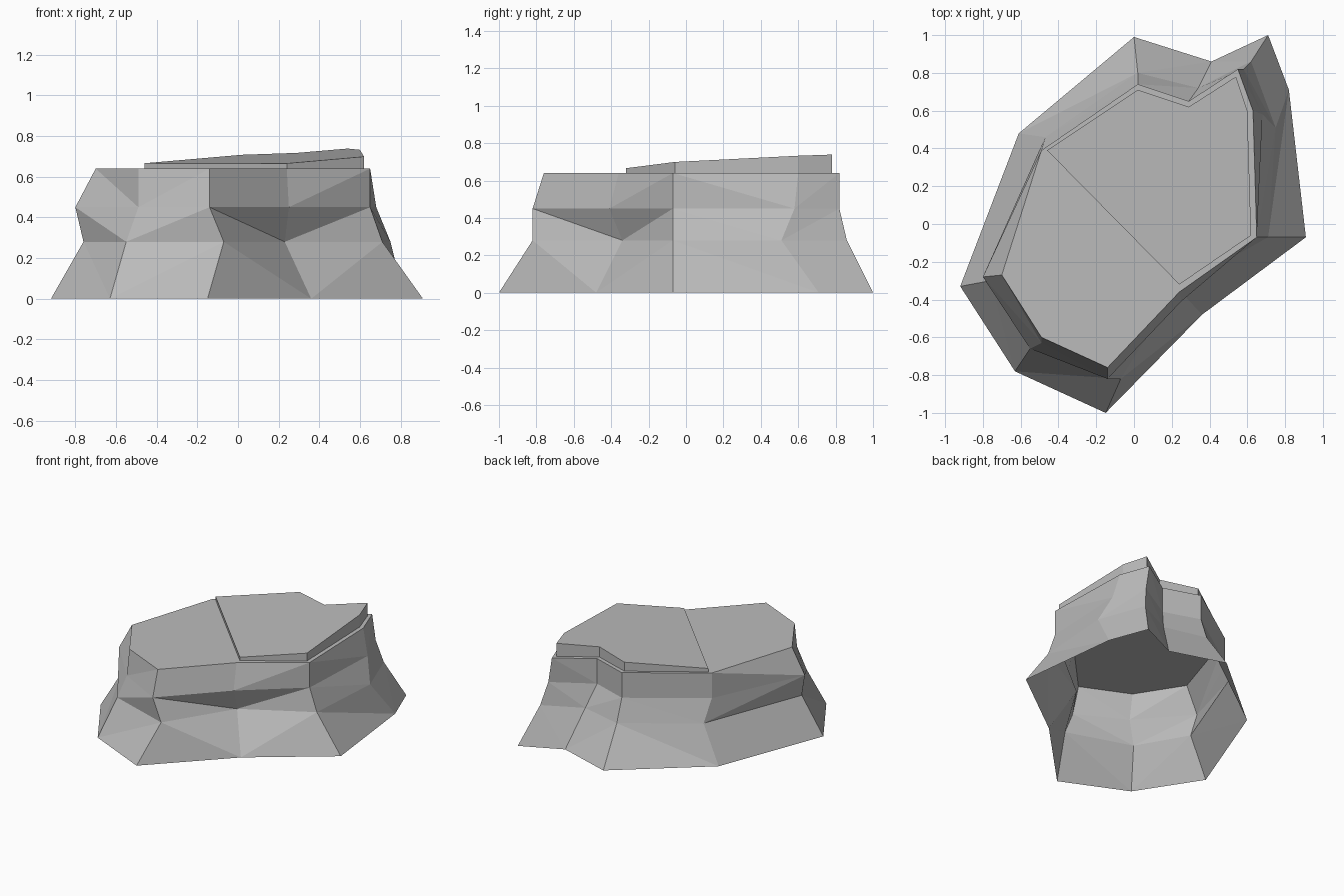
import bpy
import bmesh

default_cube = bpy.data.objects.get("Cube")
if default_cube:
    bpy.data.objects.remove(default_cube, do_unlink=True)

# One plain stone colour
stone = bpy.data.materials.new("stone_grey")
stone.use_nodes = True
stone_colour = (.5, .5, .5, 1)
stone.diffuse_color = stone_colour
stone.node_tree.nodes["Principled BSDF"].inputs["Base Color"].default_value = stone_colour


def finish(name, bm):
    """Turn a bmesh into a flat shaded stone object."""
    mesh = bpy.data.meshes.new(name)
    bm.normal_update()
    bm.to_mesh(mesh)
    bm.free()
    mesh.materials.append(stone)
    part = bpy.data.objects.new(name, mesh)
    bpy.context.collection.objects.link(part)
    return part


def add_ring(bm, outline, height):
    """Add a loop of vertices; height is a function of x and y."""
    return [bm.verts.new((x, y, height(x, y))) for x, y in outline]


def bridge(bm, lower, upper, flipped_sides=()):
    """Join two loops with triangles whose diagonals alternate."""
    count = len(lower)
    for i in range(count):
        j = (i + 1) % count
        a, b, c, d = lower[i], lower[j], upper[j], upper[i]
        rising = (i % 2 == 1) != (i in flipped_sides)
        if rising:
            triangles = ((a, b, c), (a, c, d))
        else:
            triangles = ((a, b, d), (b, c, d))
        for triangle in triangles:
            bm.faces.new(triangle)


# Rock body: stacked outlines running counterclockwise from the -x corner
foot = [(-.92, -.33), (-.63, -.78), (-.15, -1), (.36, -.48), (.91, -.07),
        (.82, .71), (.71, 1), (.41, .86), (0, .99), (-.61, .48)]
waist = [(-.76, -.3), (-.55, -.66), (-.07, -.82), (.23, -.34), (.71, -.07),
         (.75, .51), (.62, .86), (.34, .72), (.02, .8), (-.47, .46)]
ledge = [(-.8, -.28), (-.49, -.63), (-.14, -.82), (.25, -.41), (.65, -.07),
         (.68, .58), (.58, .82), (.29, .65), (.02, .74), (-.49, .39)]
rim = [(-.7, -.27), (-.49, -.6), (-.14, -.76), (.24, -.36), (.65, -.07),
       (.63, .6), (.55, .82), (.29, .65), (.02, .74), (-.49, .39)]

rim_height = .64
body = bmesh.new()
levels = ((foot, 0), (waist, .28), (ledge, .45), (rim, rim_height))
rings = [add_ring(body, outline, lambda x, y, z=z: z) for outline, z in levels]
bridge(body, rings[0], rings[1])
bridge(body, rings[1], rings[2])
bridge(body, rings[2], rings[3], flipped_sides=(len(rim) - 1,))
body.faces.new(rings[-1])
finish("rock_body", body)


# Top slab: a thin plate on the rim, rising gently towards the back left
def slab_height(x, y):
    return .67 + .052 * (x + y)


slab_outline = [(-.46, .39), (.24, -.32), (.62, -.06), (.6, .6),
                (.54, .78), (.29, .62), (.02, .71)]
slab = bmesh.new()
slab_base = add_ring(slab, slab_outline, lambda x, y: rim_height)
slab_top = add_ring(slab, slab_outline, slab_height)
for i in range(len(slab_outline)):
    slab.faces.new((slab_base[i - 1], slab_base[i], slab_top[i], slab_top[i - 1]))
slab.faces.new(slab_top)
finish("top_slab", slab)
